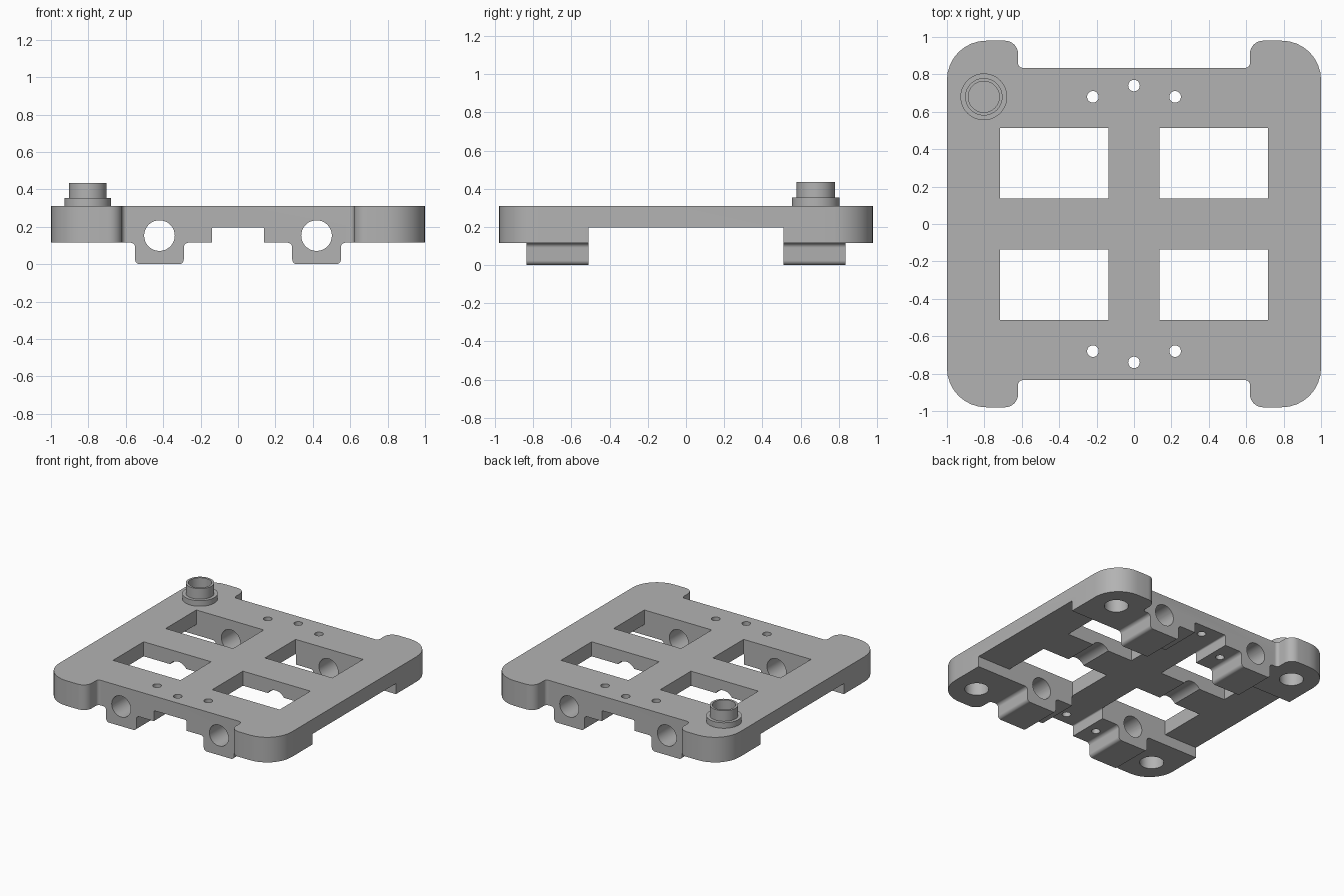
import bpy, bmesh, math
from mathutils import Vector, Matrix

if "Cube" in bpy.data.objects:
    bpy.data.objects.remove(bpy.data.objects["Cube"])

# Single grey finish
grey = bpy.data.materials.new("plain grey")
grey.use_nodes = True
tone = (0.45, 0.45, 0.45, 1)
grey.diffuse_color = tone
grey.node_tree.nodes["Principled BSDF"].inputs["Base Color"].default_value = tone

TOP, FOOT, RECESS = 0.31, 0.115, 0.197   # top, foot underside, recessed underside
END, NOTCH = 0.512, 0.835                # inner and outer y of the end blocks


def rounded(corners, steps=8):
    """Turn (x, y, radius) corners into a filleted outline."""
    out = []
    for i, (x, y, r) in enumerate(corners):
        p = Vector((x, y))
        if not r:
            out.append(p)
            continue
        a = (Vector(corners[i - 1][:2]) - p).normalized()
        b = (Vector(corners[(i + 1) % len(corners)][:2]) - p).normalized()
        start, centre = p + a * r, p + (a + b) * r   # right-angled corners
        for k in range(steps + 1):
            t = k / steps * math.pi / 2
            out.append(centre - b * r * math.cos(t) - a * r * math.sin(t))
    return out


def finish(name, bm):
    bmesh.ops.recalc_face_normals(bm, faces=bm.faces)
    mesh = bpy.data.meshes.new(name)
    bm.to_mesh(mesh)
    bm.free()
    mesh.materials.append(grey)
    ob = bpy.data.objects.new(name, mesh)
    bpy.context.collection.objects.link(ob)
    return ob


def prism(name, points, low, high, along_y=False):
    """Extrude an outline up z, or an x-z profile along y."""
    bm = bmesh.new()
    place = (lambda p: (p[0], low, p[1])) if along_y else (lambda p: (p[0], p[1], low))
    face = bm.faces.new([bm.verts.new(place(p)) for p in points])
    grown = bmesh.ops.extrude_face_region(bm, geom=[face])["geom"]
    move = Vector((0, high - low, 0)) if along_y else Vector((0, 0, high - low))
    bmesh.ops.translate(bm, vec=move, verts=[g for g in grown if isinstance(g, bmesh.types.BMVert)])
    return finish(name, bm)


def box(name, x0, x1, y0, y1, z0, z1):
    return prism(name, [(x0, y0), (x1, y0), (x1, y1), (x0, y1)], z0, z1)


def rod(name, x, y, r, z0, z1, sides=32):
    ring = [(x + r * math.cos(i * math.tau / sides), y + r * math.sin(i * math.tau / sides))
            for i in range(sides)]
    return prism(name, ring, z0, z1)


def combine(target, tool, operation):
    """Apply a boolean and discard the tool."""
    bpy.context.view_layer.objects.active = target
    mod = target.modifiers.new("cut", "BOOLEAN")
    mod.operation, mod.solver, mod.object = operation, "EXACT", tool
    bpy.ops.object.modifier_apply(modifier=mod.name)
    bpy.data.objects.remove(tool)


def smooth(ob):
    bpy.ops.object.select_all(action="DESELECT")
    ob.select_set(True)
    bpy.context.view_layer.objects.active = ob
    bpy.ops.object.shade_smooth_by_angle(angle=math.radians(30))


# Plate outline: one quarter, mirrored round all four corners
quarter = [(1, 0.98, 0.21), (0.62, 0.98, 0.07), (0.62, NOTCH, 0.025)]
outline = []
for sx, sy in ((1, 1), (-1, 1), (-1, -1), (1, -1)):
    part = [(sx * x, sy * y, r) for x, y, r in quarter]
    outline += part if sx * sy > 0 else part[::-1]
base = prism("base_plate", rounded(outline), FOOT, TOP)

# Rod blocks hanging below both ends, flared into the underside
for sx in (-1, 1):
    c, w, f = 0.42 * sx, 0.13, 0.025
    block = rounded([(c - w - f, 0.2, 0), (c - w - f, FOOT, 0), (c - w, FOOT, f),
                     (c - w, 0, 0.025), (c + w, 0, 0.025), (c + w, FOOT, f),
                     (c + w + f, FOOT, 0), (c + w + f, 0.2, 0)])
    for y0, y1 in ((-NOTCH, -0.4), (0.4, NOTCH)):
        combine(base, prism("rod_block", block, y0, y1, True), "UNION")

# Recesses beneath: between the ends, and a slot down the middle
combine(base, box("recess", -1.2, 1.2, -END, END, -0.1, RECESS), "DIFFERENCE")
slot = rounded([(-0.14, -0.1, 0), (0.14, -0.1, 0), (0.14, RECESS, 0.01), (-0.14, RECESS, 0.01)])
combine(base, prism("slot", slot, -1.2, 1.2, True), "DIFFERENCE")

for sx in (-1, 1):
    # Windows
    for sy in (-1, 1):
        xs, ys = sorted((0.137 * sx, 0.717 * sx)), sorted((0.135 * sy, END * sy))
        combine(base, box("window", *xs, *ys, 0, 0.5), "DIFFERENCE")
        # Blind sockets beneath the corners
        combine(base, rod("socket", 0.805 * sx, 0.765 * sy, 0.085, 0, 0.25), "DIFFERENCE")
    # Long rod bores
    bore = rod("bore", 0.42 * sx, 0, 0.082, -1.2, 1.2)
    bore.data.transform(Matrix.Translation((0, 0, 0.153))
                        @ Matrix.Rotation(math.pi / 2, 4, "X")
                        @ Matrix.Translation((0, 0, 0)))
    combine(base, bore, "DIFFERENCE")

# Small screw holes
for sy in (-1, 1):
    for x, y in ((-0.22, 0.68), (0, 0.74), (0.22, 0.68)):
        combine(base, rod("screw_hole", x, y * sy, 0.031, -0.1, 0.5, 20), "DIFFERENCE")
smooth(base)

# Hollow flanged bushing
bm = bmesh.new()
profile = [(0, 0.3), (0.125, 0.3), (0.125, 0.353), (0.1, 0.353),
           (0.1, 0.435), (0.083, 0.435), (0.083, 0.325), (0, 0.325)]
verts = [bm.verts.new((r, 0, z)) for r, z in profile]
edges = [bm.edges.new(pair) for pair in zip(verts, verts[1:])]
bmesh.ops.spin(bm, geom=verts + edges, cent=(0, 0, 0), axis=(0, 0, 1),
               angle=math.tau, steps=48, use_duplicate=False)
bmesh.ops.remove_doubles(bm, verts=bm.verts, dist=0.0005)
bmesh.ops.translate(bm, vec=(-0.803, 0.68, 0), verts=bm.verts)
smooth(finish("bushing", bm))
